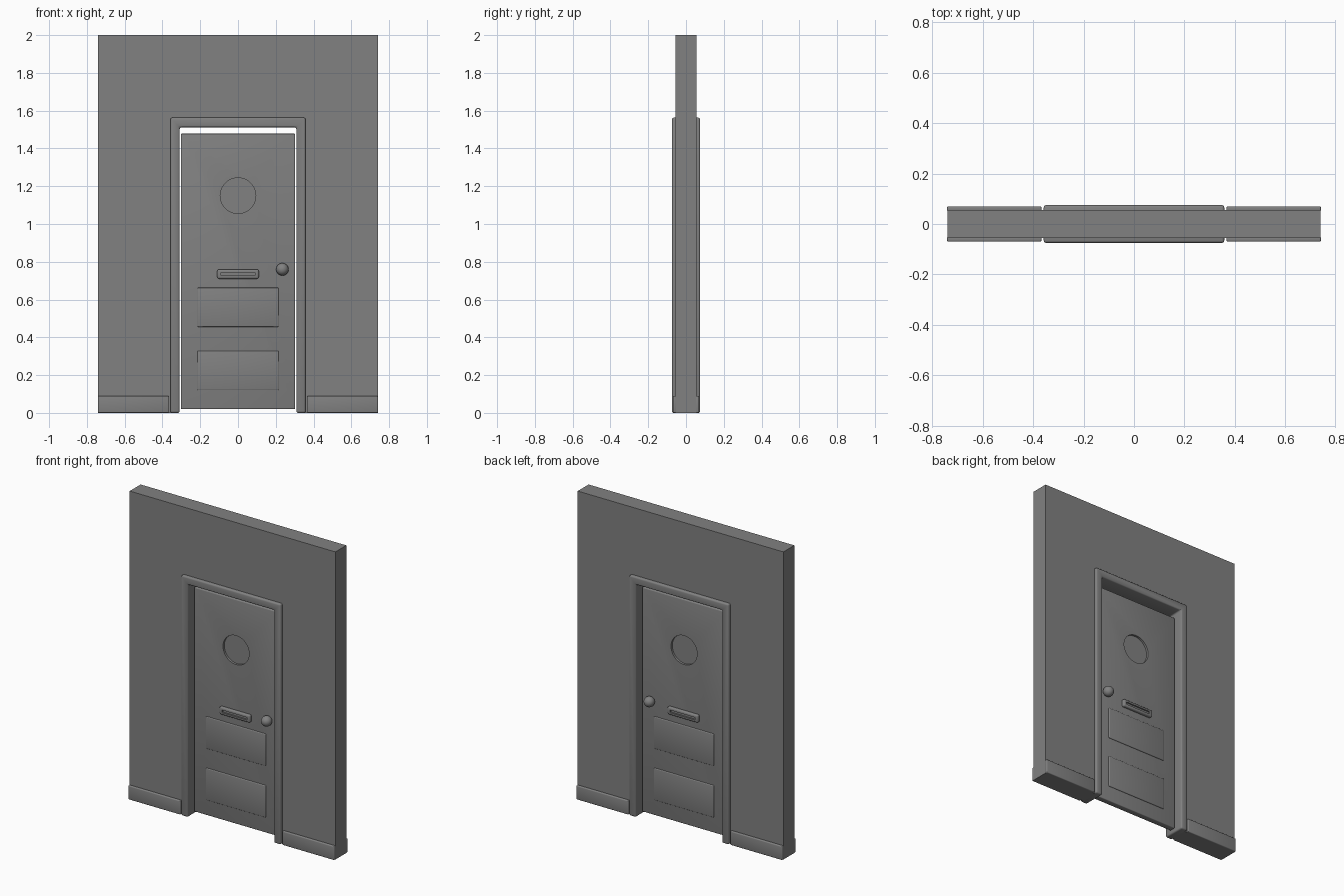
import bpy, bmesh, math
from mathutils import Matrix

if "Cube" in bpy.data.objects:
    bpy.data.objects.remove(bpy.data.objects["Cube"])

grey = bpy.data.materials.new("plain grey")
grey.use_nodes = True
colour = (0.22, 0.22, 0.22, 1)
grey.diffuse_color = colour
grey.node_tree.nodes["Principled BSDF"].inputs["Base Color"].default_value = colour


def finish(name, bm, bevel=0, segments=3, cutters=()):
    """Turn a bmesh into an object, round its edges, then cut it."""
    bmesh.ops.recalc_face_normals(bm, faces=bm.faces)
    mesh = bpy.data.meshes.new(name)
    bm.to_mesh(mesh)
    bm.free()
    mesh.materials.append(grey)
    ob = bpy.data.objects.new(name, mesh)
    bpy.context.collection.objects.link(ob)
    bpy.ops.object.select_all(action='DESELECT')
    ob.select_set(True)
    bpy.context.view_layer.objects.active = ob
    if bevel:
        mod = ob.modifiers.new("rounding", 'BEVEL')
        mod.width, mod.segments = bevel, segments
        bpy.ops.object.modifier_apply(modifier=mod.name)
    for cutter in cutters:
        mod = ob.modifiers.new("cut", 'BOOLEAN')
        mod.operation, mod.object, mod.solver = 'DIFFERENCE', cutter, 'EXACT'
        bpy.ops.object.modifier_apply(modifier=mod.name)
        bpy.data.objects.remove(cutter)
    bpy.ops.object.shade_smooth_by_angle(angle=math.radians(35))
    return ob


def box(name, x, y, z, bevel=0, cutters=()):
    """Box from (min, max) pairs."""
    bm = bmesh.new()
    bmesh.ops.create_cube(bm, size=1)
    for v in bm.verts:
        v.co = [(a + b) / 2 + c * abs(b - a) for (a, b), c in zip((x, y, z), v.co)]
    return finish(name, bm, bevel, cutters=cutters)


def disc(name, radius, x, y, z):
    """Cylinder lying along y."""
    bm = bmesh.new()
    bmesh.ops.create_cone(bm, cap_ends=True, segments=48, radius1=radius,
                          radius2=radius, depth=abs(y[1] - y[0]))
    turn = Matrix.Rotation(math.pi / 2, 4, 'X')
    bm.transform(Matrix.Translation((x, sum(y) / 2, z)) @ turn)
    return finish(name, bm)


def arch(name, outer, top, inner, head, depth, bevel=0):
    """Square arch: two legs joined across the top."""
    outline = [(-outer, 0), (-outer, top), (outer, top), (outer, 0),
               (inner, 0), (inner, head), (-inner, head), (-inner, 0)]
    bm = bmesh.new()
    face = bm.faces.new([bm.verts.new((x, -depth, z)) for x, z in outline])
    new = bmesh.ops.extrude_face_region(bm, geom=[face])["geom"]
    bmesh.ops.translate(bm, vec=(0, 2 * depth, 0),
                        verts=[g for g in new if isinstance(g, bmesh.types.BMVert)])
    return finish(name, bm, bevel)


# Wall and door frame
arch("wall", 0.74, 2, 0.34, 1.54, 0.056)
arch("door_frame", 0.358, 1.563, 0.309, 1.512, 0.075, bevel=0.01)

# Door with a round sunken window on each face
FACE = 0.02
windows = [disc("window_cutter", 0.094, 0, (s * 0.006, s * 0.06), 1.15) for s in (-1, 1)]
box("door", (-0.303, 0.303), (-FACE, FACE), (0.02, 1.478), 0.005, windows)

for side, s in (("front", -1), ("back", 1)):
    # Skirting boards
    for hand, m in (("left", 1), ("right", -1)):
        box(f"{side}_{hand}_skirting", (m * 0.367, m * 0.741),
            (s * 0.05, s * 0.07), (0, 0.09), 0.005)

    # Raised door panels
    for level, z in (("lower", (0.12, 0.328)), ("upper", (0.455, 0.663))):
        box(f"{side}_{level}_panel", (-0.215, 0.215),
            (s * 0.01, s * (FACE + 0.006)), z, 0.005)

    # Letter box with a cut slot
    slot = box("slot_cutter", (-0.09, 0.09), (s * 0.028, s * 0.1), (0.727, 0.743))
    box(f"{side}_letter_box", (-0.11, 0.11), (s * 0.01, s * (FACE + 0.018)),
        (0.71, 0.76), 0.009, [slot])

    # Knob on a short stem
    disc(f"{side}_knob_stem", 0.014, 0.235, (s * 0.01, s * 0.04), 0.76)
    bm = bmesh.new()
    bmesh.ops.create_uvsphere(bm, u_segments=32, v_segments=16, radius=0.033)
    bm.transform(Matrix.Translation((0.235, s * 0.042, 0.76)))
    finish(f"{side}_knob", bm)
